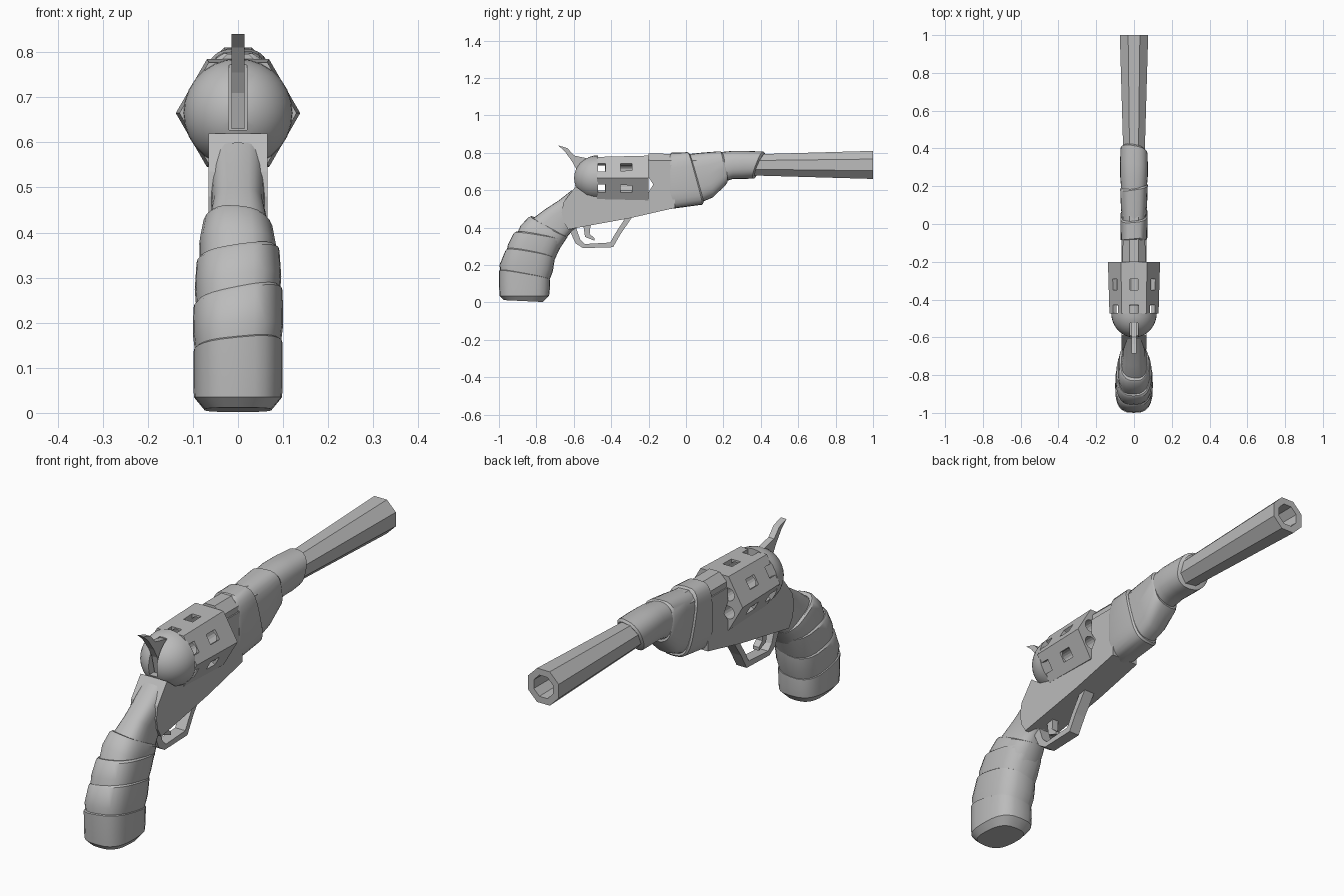
import bpy, bmesh, math
from mathutils import Vector, Matrix

cube = bpy.data.objects.get("Cube")
if cube:
    bpy.data.objects.remove(cube)

grey = bpy.data.materials.new("plain grey")
grey.use_nodes = True
grey.diffuse_color = (0.5, 0.5, 0.5, 1)
grey.node_tree.nodes["Principled BSDF"].inputs["Base Color"].default_value = (0.5, 0.5, 0.5, 1)


def finish(name, bm, smooth=None):
    bmesh.ops.recalc_face_normals(bm, faces=bm.faces)
    mesh = bpy.data.meshes.new(name)
    bm.to_mesh(mesh)
    bm.free()
    obj = bpy.data.objects.new(name, mesh)
    bpy.context.collection.objects.link(obj)
    mesh.materials.append(grey)
    if smooth:
        bpy.ops.object.select_all(action='DESELECT')
        obj.select_set(True)
        bpy.context.view_layer.objects.active = obj
        bpy.ops.object.shade_smooth_by_angle(angle=math.radians(smooth))
    return obj


def skin(bm, rings, closed=False):
    """Bridge rings of points; cap the ends unless the loop of rings is closed."""
    rows = [[bm.verts.new(p) for p in ring] for ring in rings]
    pairs = list(zip(rows, rows[1:])) + ([(rows[-1], rows[0])] if closed else [])
    for a, b in pairs:
        for i in range(len(a)):
            j = (i + 1) % len(a)
            bm.faces.new((a[i], a[j], b[j], b[i]))
    if not closed:
        bm.faces.new(rows[0])
        bm.faces.new(rows[-1])


def plate(name, points, half):
    """Side profile of (y, z) points extruded across x."""
    bm = bmesh.new()
    skin(bm, [[(x, y, z) for y, z in points] for x in (-half, half)])
    return finish(name, bm)


def lathe(name, profile, centre_z, sides, phase=0.0, closed=False, smooth=None):
    """Rings of (y, radius) about an axis along y."""
    bm = bmesh.new()
    rings = []
    for y, r in profile:
        angles = [phase + math.tau * i / sides for i in range(sides)]
        rings.append([(r * math.cos(a), y, centre_z + r * math.sin(a)) for a in angles])
    skin(bm, rings, closed)
    return finish(name, bm, smooth)


def sleeve(name, sections, power=2.6, sides=24, smooth=35):
    """Loft of slanted rounded sections: (y, z) one edge, (y, z) other edge, half width, twist."""
    bm = bmesh.new()
    rings = []
    for a, b, half, twist in sections:
        a, b = Vector((0, *a)), Vector((0, *b))
        mid, arm = (a + b) / 2, (a - b) / 2
        along = arm.cross(Vector((1, 0, 0))).normalized()
        ring = []
        for i in range(sides):
            t = math.tau * i / sides
            c, s = math.cos(t), math.sin(t)
            u = math.copysign(abs(c) ** (2 / power), c)
            v = math.copysign(abs(s) ** (2 / power), s)
            ring.append(mid + arm * v + Vector((half * u, 0, 0)) + along * twist * half * u)
        rings.append(ring)
    skin(bm, rings)
    return finish(name, bm, smooth)


def cut(target, cutter):
    cutter.hide_render = True
    cutter.hide_viewport = True
    mod = target.modifiers.new("cut", 'BOOLEAN')
    mod.operation = 'DIFFERENCE'
    mod.solver = 'EXACT'
    mod.object = cutter


def box(bm, size, where):
    bmesh.ops.create_cube(bm, size=1, matrix=where @ Matrix.Diagonal((*size, 1)))


# Barrel: flared octagonal tube with an open bore
flat = 1 / math.cos(math.pi / 8)
lathe("barrel", [(-0.2, .06 * flat), (.38, .057 * flat), (1, .075 * flat), (1, .047 * flat), (.75, .042 * flat),
                 (-.2, .03)], .735, 8, math.pi / 8, closed=True)

# Frame under the drum
plate("frame", [(-.59, .62), (-.53, .575), (-.2, .55), (-.2, .59), (-.175, .63), (-.2, .67),
                (-.2, .735), (-.06, .735), (-.06, .505), (-.3, .45), (-.63, .39),
                (-.655, .43), (-.665, .48), (-.655, .535)], .065)

# Six-sided drum, with chambers, windows and rear notches
AXIS = .665
drum = lathe("drum", [(-.475, .13), (-.2, .138)], AXIS, 6)
bores, windows = bmesh.new(), bmesh.new()
for k in range(6):
    turn = Matrix.Translation((0, 0, AXIS)) @ Matrix.Rotation(math.radians(30 + 60 * k), 4, 'Y')
    bore = turn @ Matrix.Translation((.08, -.3, 0)) @ Matrix.Rotation(math.pi / 2, 4, 'X')
    bmesh.ops.create_cone(bores, cap_ends=True, segments=16, radius1=.028, radius2=.028, depth=.26, matrix=bore)
    box(windows, (.08, .06, .045), turn @ Matrix.Translation((.125, -.32, 0)))
    box(windows, (.11, .06, .05), turn @ Matrix.Translation((.11, -.46, 0)))
cut(drum, finish("chamber_cutter", bores))
cut(drum, finish("window_cutter", windows))
cut(drum, lathe("groove_cutter", [(-.485, .035), (-.485, .095), (-.432, .095), (-.432, .035)],
                AXIS, 24, closed=True))

# Rounded shield behind the drum, slotted for the hammer
steps = [math.radians(4 + 86 * i / 9) for i in range(10)]
dome = lathe("rear_dome", [(-.47 - .13 * math.cos(t), .121 * math.sin(t)) for t in steps],
             AXIS, 28, smooth=40)
slot = bmesh.new()
box(slot, (.04, .13, .2), Matrix.Translation((0, -.59, .728)))
cut(dome, finish("slot_cutter", slot))

# Hammer
plate("hammer", [(-.685, .84), (-.635, .825), (-.598, .785), (-.52, .768), (-.51, .63), (-.565, .63),
                 (-.585, .71), (-.61, .755), (-.65, .81)], .014)

# Guard and trigger
plate("trigger_guard", [(-.63, .4), (-.59, .315), (-.55, .29), (-.39, .295), (-.35, .365), (-.285, .46),
                        (-.325, .45), (-.38, .365), (-.405, .32), (-.54, .312), (-.565, .335), (-.59, .405)], .025)
plate("trigger", [(-.55, .42), (-.54, .35), (-.49, .33), (-.49, .345), (-.515, .365), (-.51, .42)], .015)

# Wrapped fore grip: three overlapping slanted bands
sleeve("fore_wrap_rear", [((-.085, .79), (-.085, .505), .066, 0), ((-.078, .8), (-.078, .5), .071, .1),
                          ((.008, .803), (.085, .522), .072, .1), ((.016, .795), (.092, .53), .066, .1)], 3.4)
sleeve("fore_wrap_middle", [((-.01, .79), (.06, .525), .064, .1), ((.08, .8), (.145, .562), .07, .1),
                            ((.18, .808), (.208, .625), .073, .15), ((.19, .8), (.218, .64), .067, .15)], 3)
sleeve("fore_wrap_front", [((.15, .8), (.19, .64), .066, .1), ((.25, .81), (.25, .66), .073, 0),
                           ((.32, .81), (.31, .66), .074, -.2), ((.415, .806), (.36, .662), .071, -.2),
                           ((.422, .795), (.367, .672), .06, -.2)], 2.4)

# Neck of the handle running up into the frame
sleeve("handle_neck", [((-.93, .34), (-.68, .28), .085, 0), ((-.83, .44), (-.64, .345), .07, 0),
                       ((-.75, .5), (-.61, .38), .058, 0), ((-.68, .545), (-.58, .4), .06, 0),
                       ((-.61, .6), (-.55, .42), .062, 0)], 3)

# Handle wraps, from the butt upward
sleeve("handle_butt", [((-.975, .012), (-.765, .002), .075, 0), ((-.997, .035), (-.732, .035), .098, 0),
                       ((-1, .1), (-.728, .07), .099, 0), ((-1, .168), (-.728, .12), .099, .1),
                       ((-.99, .172), (-.738, .125), .092, .1)], 2.8)
sleeve("handle_wrap_low", [((-.99, .13), (-.745, .08), .09, .1), ((-.997, .2), (-.712, .165), .1, .1),
                           ((-.966, .275), (-.702, .228), .099, .2), ((-.956, .282), (-.71, .235), .092, .2)], 2.7)
sleeve("handle_wrap_middle", [((-.965, .24), (-.72, .19), .09, .15), ((-.952, .31), (-.685, .265), .096, .15),
                              ((-.922, .368), (-.657, .325), .092, .15), ((-.91, .375), (-.667, .33), .085, .15)], 2.7)
sleeve("handle_wrap_high", [((-.92, .33), (-.68, .28), .084, .1), ((-.885, .41), (-.65, .325), .086, -.1),
                            ((-.842, .455), (-.632, .352), .078, -.1), ((-.83, .46), (-.64, .36), .07, -.1)], 2.7)
